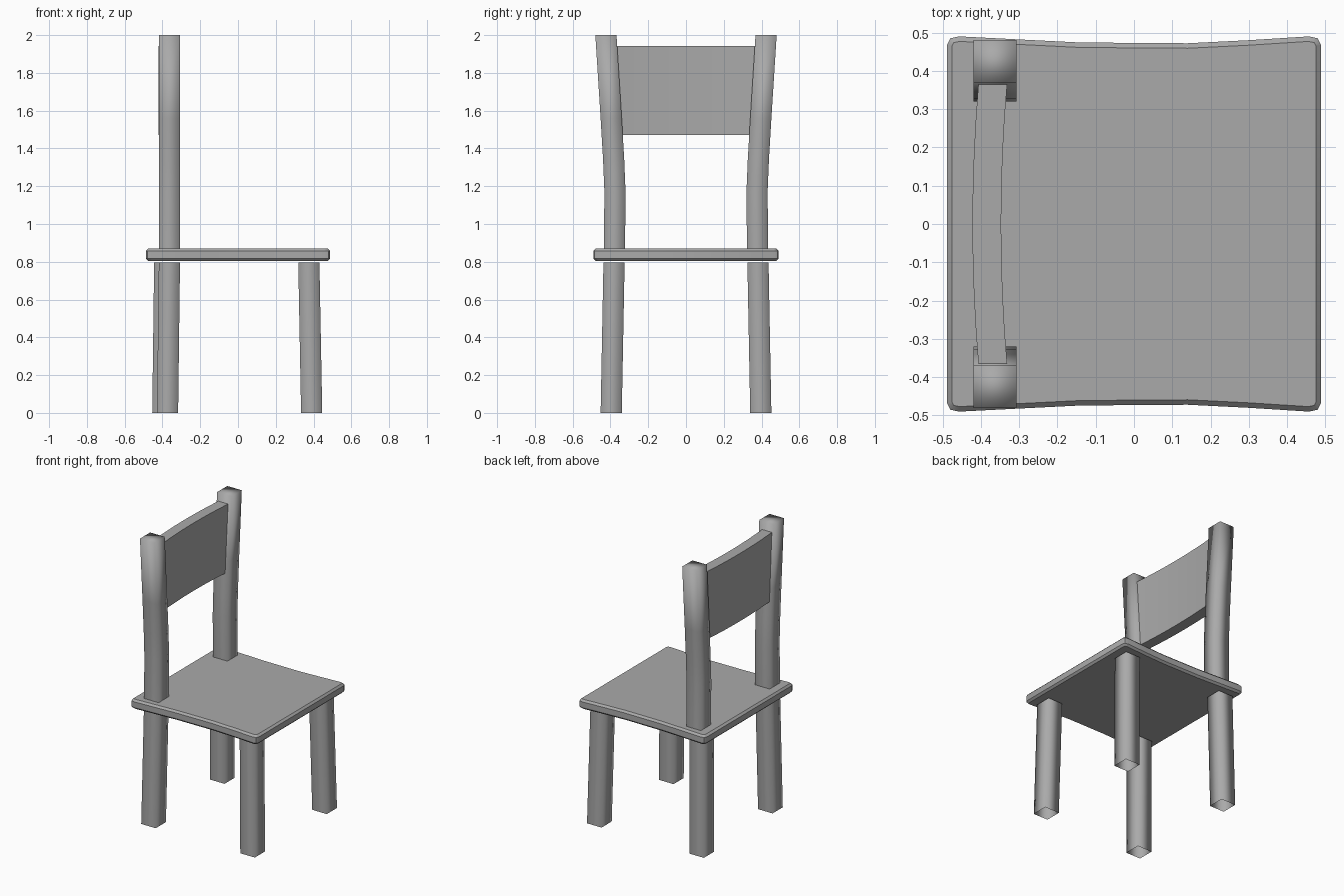
import bpy
import bmesh
import math

old = bpy.data.objects.get("Cube")
if old:
    bpy.data.objects.remove(old, do_unlink=True)

# One plain grey for the whole chair
GREY = (0.4, 0.4, 0.4, 1)
grey = bpy.data.materials.new("plain grey")
grey.use_nodes = True
grey.diffuse_color = GREY
grey.node_tree.nodes["Principled BSDF"].inputs["Base Color"].default_value = GREY


def finish(name, bm):
    """Turn a bmesh into a named grey object."""
    bmesh.ops.recalc_face_normals(bm, faces=bm.faces)
    mesh = bpy.data.meshes.new(name)
    bm.to_mesh(mesh)
    bm.free()
    mesh.materials.append(grey)
    obj = bpy.data.objects.new(name, mesh)
    bpy.context.collection.objects.link(obj)
    bpy.ops.object.select_all(action="DESELECT")
    obj.select_set(True)
    bpy.context.view_layer.objects.active = obj
    return obj


def square_bar(name, path, half=0.056, cap=False):
    """Loft a square section along (x, y, z) centres, open at the foot."""
    bm = bmesh.new()
    rings = []
    for x, y, z in path:
        rings.append([bm.verts.new((x + sx * half, y + sy * half, z))
                      for sx, sy in ((-1, -1), (1, -1), (1, 1), (-1, 1))])
    for a, b in zip(rings, rings[1:]):
        for i in range(4):
            j = (i + 1) % 4
            bm.faces.new((a[i], a[j], b[j], b[i]))
    if cap:
        bm.faces.new(rings[-1])
    finish(name, bm)
    bpy.ops.object.shade_smooth()


def extrude_outline(name, outline, z0, z1):
    """Upright slab from a plan outline."""
    bm = bmesh.new()
    face = bm.faces.new([bm.verts.new((x, y, z0)) for x, y in outline])
    result = bmesh.ops.extrude_face_region(bm, geom=[face])
    top = [v for v in result["geom"] if isinstance(v, bmesh.types.BMVert)]
    bmesh.ops.translate(bm, verts=top, vec=(0, 0, z1 - z0))
    return finish(name, bm)


# Splayed legs and curved back posts; the chair looks toward +x
for side, label in ((-1, "right"), (1, "left")):
    back = -0.373 if side < 0 else -0.398
    square_bar("front_leg_" + label,
               [(0.39, side * 0.396, 0), (0.375, side * 0.381, 0.795)])
    square_bar("back_leg_" + label,
               [(back, side * 0.396, 0), (back + 0.01, side * 0.381, 0.795)])
    square_bar("back_post_" + label,
               [(-0.363, side * y, z) for y, z in
                ((0.379, 0.84), (0.376, 1.17), (0.383, 1.34),
                 (0.396, 1.56), (0.424, 2))], cap=True)

# Seat slab with waisted sides and chamfered corners
side_edge = [(0.488, 0.468), (0.48, 0.485), (0.457, 0.49), (0.3, 0.48),
             (0.14, 0.472), (-0.14, 0.474), (-0.3, 0.482),
             (-0.457, 0.49), (-0.48, 0.485), (-0.488, 0.468)]
outline = side_edge + [(x, -y) for x, y in reversed(side_edge)]
seat = extrude_outline("seat", outline, 0.804, 0.87)
bevel = seat.modifiers.new("edge_bevel", "BEVEL")
bevel.width = 0.013
bevel.segments = 1
bevel.limit_method = "ANGLE"
bevel.angle_limit = math.radians(60)
bpy.ops.object.modifier_apply(modifier=bevel.name)
bpy.ops.object.shade_smooth_by_angle(angle=math.radians(40))

# Curved back panel between the posts
ys = [-0.37 + 0.74 * i / 8 for i in range(9)]
rear = [(-0.422 + 0.016 * (y / 0.37) ** 2, y) for y in ys]
panel = rear + [(x + 0.075, y) for x, y in reversed(rear)]
extrude_outline("back_panel", panel, 1.47, 1.942)
bpy.ops.object.shade_smooth_by_angle(angle=math.radians(30))
